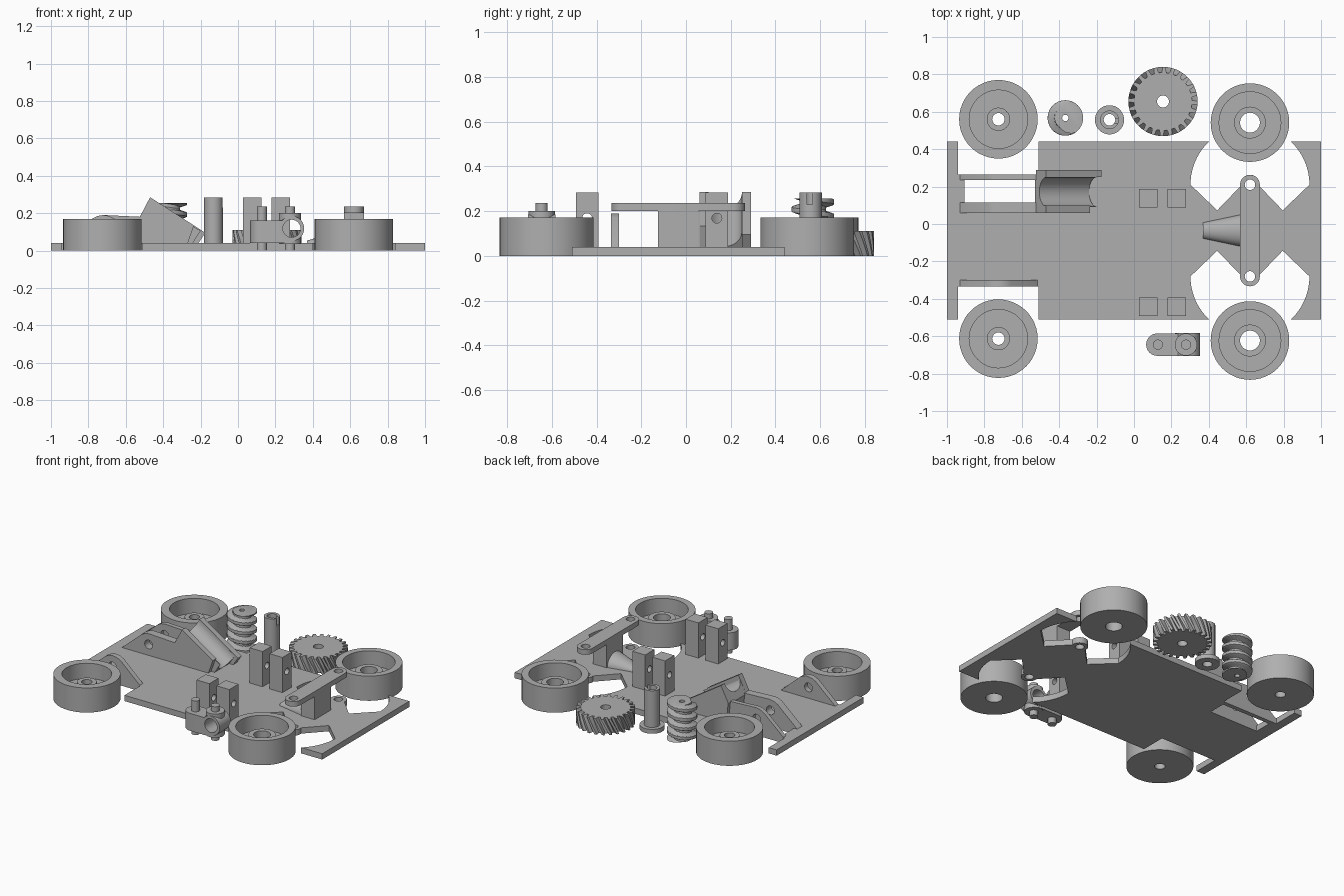
import bpy, bmesh, math
from math import cos, sin, pi, radians

if "Cube" in bpy.data.objects:
    bpy.data.objects.remove(bpy.data.objects["Cube"])

grey = bpy.data.materials.new("plain_grey")
grey.diffuse_color = (0.43, 0.43, 0.43, 1)
grey.use_nodes = True
grey.node_tree.nodes["Principled BSDF"].inputs["Base Color"].default_value = grey.diffuse_color


def make(name, bm):
    bmesh.ops.recalc_face_normals(bm, faces=bm.faces[:])
    me = bpy.data.meshes.new(name)
    bm.to_mesh(me)
    bm.free()
    me.materials.append(grey)
    ob = bpy.data.objects.new(name, me)
    bpy.context.collection.objects.link(ob)
    return ob


def loft(name, rings, caps=True, closed=False):
    """Skin equal-length closed rings of points."""
    bm = bmesh.new()
    vs = [[bm.verts.new(p) for p in r] for r in rings]
    n = len(rings[0])
    pairs = list(zip(vs, vs[1:])) + ([(vs[-1], vs[0])] if closed else [])
    for a, b in pairs:
        for i in range(n):
            j = (i + 1) % n
            bm.faces.new((a[i], a[j], b[j], b[i]))
    if caps and not closed:
        bm.faces.new(vs[0])
        bm.faces.new(vs[-1])
    return make(name, bm)


def prism(name, pts, a, b, axis='z'):
    """Extrude a 2D outline along an axis from a to b."""
    place = {'z': lambda u, v, w: (u, v, w), 'y': lambda u, v, w: (u, w, v),
             'x': lambda u, v, w: (w, u, v)}[axis]
    return loft(name, [[place(u, v, w) for u, v in pts] for w in (a, b)])


def arc(cx, cy, r, a0, a1, n):
    return [(cx + r * cos(radians(a0 + (a1 - a0) * i / n)),
             cy + r * sin(radians(a0 + (a1 - a0) * i / n))) for i in range(n + 1)]


def cyl(name, cx, cy, r, a, b, axis='z', n=32):
    return prism(name, arc(cx, cy, r, 0, 360, n)[:-1], a, b, axis)


def box(name, x0, x1, y0, y1, z0, z1):
    return prism(name, [(x0, y0), (x1, y0), (x1, y1), (x0, y1)], z0, z1)


def lathe(name, x, y, prof, n=48):
    """Revolve a closed (radius, height) outline about a vertical axis."""
    return loft(name, [[(x + r * cos(2 * pi * i / n), y + r * sin(2 * pi * i / n), z)
                        for r, z in prof] for i in range(n)], closed=True)


def activate(ob):
    bpy.ops.object.select_all(action='DESELECT')
    ob.select_set(True)
    bpy.context.view_layer.objects.active = ob


def boolean(ob, other, op='DIFFERENCE'):
    m = ob.modifiers.new("bool", 'BOOLEAN')
    m.operation, m.solver, m.object = op, 'EXACT', other
    activate(ob)
    bpy.ops.object.modifier_apply(modifier=m.name)
    bpy.data.objects.remove(other, do_unlink=True)


# Chassis plate: half outline mirrored about its centre line
MID = -0.035
SX, SY = 0.62, 0.21                      # steering pivot
half = [(-1, .44), (-.94, .44), (-.94, .265), (-.51, .265), (-.51, .44)]
half += arc(SX, SY, .318, 133.7, 180, 10) + [(.445, .073)]
half += arc(SX, SY, .053, 190, -10, 14) + [(.795, .073)]
half += arc(SX, SY, .318, 0, 46.3, 10) + [(1, .44)]
plate = prism("chassis_plate", half + [(x, 2 * MID - y) for x, y in reversed(half)], 0, .04)
boolean(plate, box("cut", -.905, -.53, .115, .235, -.1, .2))

# Steering bar on its centre block
py = 2 * MID - SY
bar = prism("steering_bar", arc(SX, SY, .053, 0, 180, 16) + arc(SX, py, .053, 180, 360, 16), .2, .235)
for y in (SY, py):
    boolean(plate, cyl("cut", SX, y, .028, -.1, .1))
    boolean(bar, cyl("cut", SX, y, .028, .1, .3))
box("bar_block", .567, .673, -.125, .055, .035, .205)
ramp = loft("block_ramp", [[(x, MID + w * cos(pi * i / 16), .038 + h * sin(pi * i / 16))
                            for i in range(17)] for x, w, h in ((.37, .043, .015), (.57, .085, .08))])

# Wheels: open cup with hub and bore
def wheel(name, x, y, bore, hub, rim):
    return lathe(name, x, y, [(bore, 0), (.21, 0), (.21, .17), (rim, .17), (rim, .065),
                              (hub, .065), (hub, .115), (bore, .115)])

smooth = [plate, bar, ramp,
          wheel("rear_wheel_left", -.725, .56, .033, .062, .156),
          wheel("rear_wheel_right", -.725, -.613, .033, .062, .156),
          wheel("front_wheel_left", .62, .542, .053, .085, .165),
          wheel("front_wheel_right", .62, -.623, .053, .085, .165)]

# Rear axle brackets
top = [(-.78, .17), (-.75, .185), (-.72, .19), (-.69, .185), (-.66, .17)]
brackets = [prism("axle_bracket_right", [(-.935, .035)] + top + [(-.51, .035)], -.335, -.3, 'y')]
long_top = [(-.935, .035), (-.78, .17), (-.75, .185), (-.72, .19), (-.51, .18), (-.47, .035)]
brackets.append(prism("axle_bracket_inner", long_top, .06, .115, 'y'))
brackets.append(prism("axle_bracket_left", long_top, .235, .265, 'y'))
for b in brackets:
    boolean(b, cyl("cut", -.725, .115, .03, -.6, .6, 'y'))
    smooth.append(b)

# Motor cradle: sloped side walls and a round trough between them
prism("cradle_wall_left", [(-.51, .035), (-.525, .18), (-.47, .285), (-.175, .095), (-.215, .035)],
      .25, .29, 'y')
prism("cradle_wall_right", [(-.51, .035), (-.525, .18), (-.47, .285), (-.235, .134), (-.27, .035)],
      .06, .1, 'y')
trough = prism("cradle_trough", [(-.51, .035), (-.53, .17), (-.47, .28), (-.2, .105), (-.245, .035)],
               .09, .26, 'y')
dx, dz = .84, -.545                      # slope direction of the trough
mx, mz = -.31, .18
rings = []
for t in (-.5, .5):
    rings.append([(mx + dx * t - dz * .078 * sin(2 * pi * i / 40), .172 + .078 * cos(2 * pi * i / 40),
                   mz + dz * t + dx * .078 * sin(2 * pi * i / 40)) for i in range(40)])
boolean(trough, loft("cut", rings))
smooth.append(trough)

# Paired upright blocks with cross holes
for side, y in (("left", .138), ("right", -.442)):
    for tag, x in (("rear", .077), ("front", .229)):
        b = box("upright_" + side + "_" + tag, x - .049, x + .049, y - .05, y + .05, .035, .283)
        boolean(b, cyl("cut", y, .168, .022, -.2, .5, 'x', 24))
        smooth.append(b)

# Steering knuckle: arm, cross tube, boss and pins
KY = -.645
knuckle = prism("steering_knuckle", arc(.125, KY, .06, 90, 270, 16) + [(.287, KY - .06), (.287, KY + .06)],
                .04, .16)
boolean(knuckle, cyl("tube", .287, .118, .067, KY - .061, KY + .061, 'y', 40), 'UNION')
boolean(knuckle, cyl("boss", .278, KY, .0595, .036, .2), 'UNION')
for x in (.128, .278):
    boolean(knuckle, cyl("pin", x, KY, .027, 0, .235), 'UNION')
boolean(knuckle, cyl("cut", .287, .118, .047, KY - .2, KY + .2, 'y', 40))
smooth.append(knuckle)

# Helical gear
GX, GY, TEETH = .155, .655, 24
rings = []
for k in range(7):
    ring = []
    for t in range(TEETH):
        for f, r in ((-.30, .155), (-.17, .185), (.17, .185), (.30, .155)):
            a = 2 * pi * (t + f) / TEETH - .3 * k / 6
            ring.append((GX + r * cos(a), GY + r * sin(a), .11 * k / 6))
    rings.append(ring)
gear = loft("gear", rings)
boolean(gear, cyl("cut", GX, GY, .032, -.1, .3))
smooth.append(gear)

# Worm screw: thread as a radius that follows the helix phase
WX, WY, H, PITCH, N, ROWS = -.367, .567, .255, .064, 40, 80
rings = []
for k in range(ROWS + 1):
    z = H * k / ROWS
    ring = []
    for i in range(N):
        p = abs((z / PITCH + i / N) % 1 - .5) * 2
        r = .058 + .037 * min(1, max(0, (p - .3) / .35))
        ring.append((WX + r * cos(2 * pi * i / N), WY + r * sin(2 * pi * i / N), z))
    rings.append(ring)
worm = loft("worm_screw", rings)
boolean(worm, cyl("cut", WX, WY, .017, -.1, .4, 'z', 20))
smooth.append(worm)

# Flanged sleeve with a notch in its rim
sleeve = lathe("flanged_sleeve", -.131, .557, [(.031, 0), (.078, 0), (.078, .03), (.05, .03),
                                               (.05, .283), (.031, .283)], 36)
boolean(sleeve, box("cut", -.105, -.06, .54, .565, .23, .35))
smooth.append(sleeve)

for ob in smooth:
    activate(ob)
    bpy.ops.object.shade_smooth_by_angle(angle=radians(30))
